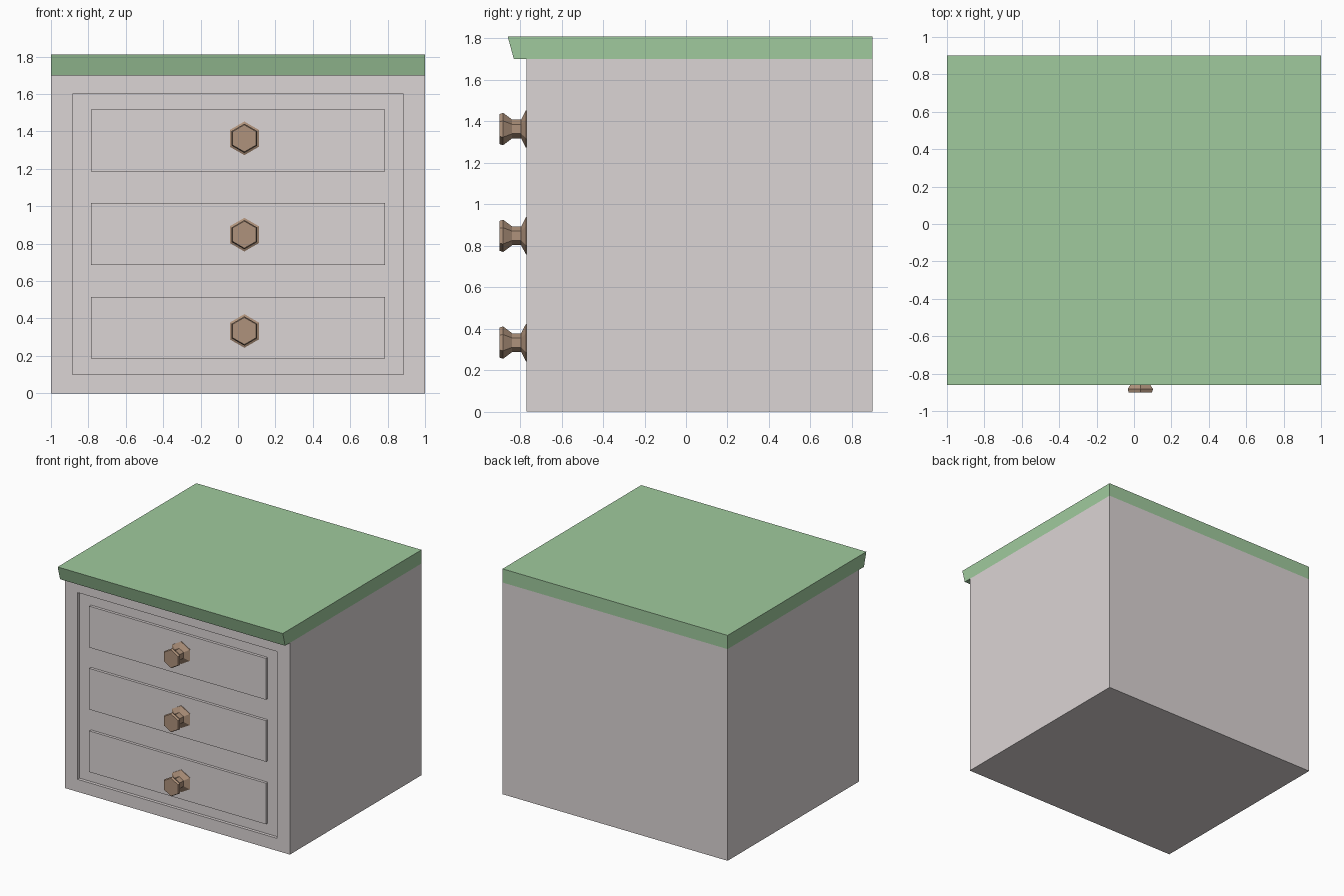
import bpy, bmesh
from math import sin, cos, pi

if "Cube" in bpy.data.objects:
    bpy.data.objects.remove(bpy.data.objects["Cube"])


def material(name, rgb):
    m = bpy.data.materials.new(name)
    m.diffuse_color = (*rgb, 1)
    m.use_nodes = True
    m.node_tree.nodes["Principled BSDF"].inputs["Base Color"].default_value = m.diffuse_color
    return m


def finish(name, bm, mat):
    bmesh.ops.recalc_face_normals(bm, faces=bm.faces[:])
    me = bpy.data.meshes.new(name)
    bm.to_mesh(me)
    bm.free()
    me.materials.append(mat)
    ob = bpy.data.objects.new(name, me)
    bpy.context.collection.objects.link(ob)
    return ob


def box(x0, x1, y0, y1, z0, z1):
    bm = bmesh.new()
    bmesh.ops.create_cube(bm, size=1)
    for v in bm.verts:
        v.co = (x1 if v.co.x > 0 else x0,
                y1 if v.co.y > 0 else y0,
                z1 if v.co.z > 0 else z0)
    return bm


paint = material("pale_paint", (0.71, 0.66, 0.66))
green = material("green_top", (0.35, 0.59, 0.34))
wood = material("knob_wood", (0.43, 0.29, 0.20))

FRONT, RECESS, DRAWER = -0.77, -0.745, -0.767

# Cabinet body with a recessed front panel
bm = box(-1, 1, FRONT, 0.90, 0, 1.70)
front = min(bm.faces, key=lambda f: f.calc_center_median().y)
bmesh.ops.inset_individual(bm, faces=[front], thickness=0.1)
for v in front.verts:
    v.co.x = 0.885 if v.co.x > 0 else -0.885
    v.co.z = 1.60 if v.co.z > 0.85 else 0.10
wall = bmesh.ops.extrude_discrete_faces(bm, faces=[front])["faces"][0]
for v in wall.verts:
    v.co.y = RECESS
finish("cabinet_body", bm, paint)

# Worktop: side profile with a slanted front edge, extruded across x
bm = bmesh.new()
profile = [(-0.83, 1.70), (0.90, 1.70), (0.90, 1.81), (-0.86, 1.81)]
face = bm.faces.new([bm.verts.new((-1, y, z)) for y, z in profile])
ext = bmesh.ops.extrude_face_region(bm, geom=[face])
for v in ext["geom"]:
    if isinstance(v, bmesh.types.BMVert):
        v.co.x = 1
finish("worktop", bm, green)


# Six-sided knob lofted through rings of (y, radius)
def knob(name, cx, cz):
    rings = [(DRAWER, 0.09), (-0.772, 0.09), (-0.795, 0.045),
             (-0.838, 0.045), (-0.882, 0.078), (-0.90, 0.072)]
    bm = bmesh.new()
    loops = [[bm.verts.new((cx + r * sin(i * pi / 3), y, cz + r * cos(i * pi / 3)))
              for i in range(6)] for y, r in rings]
    for a, b in zip(loops, loops[1:]):
        for i in range(6):
            j = (i + 1) % 6
            bm.faces.new((a[i], a[j], b[j], b[i]))
    bm.faces.new(loops[0])
    bm.faces.new(loops[-1])
    finish(name, bm, wood)


# Three raised drawer fronts, each with a knob
rows = [("bottom", 0.185, 0.515, 0.333),
        ("middle", 0.687, 1.017, 0.848),
        ("top", 1.185, 1.517, 1.363)]
for label, z0, z1, kz in rows:
    finish(f"{label}_drawer_front", box(-0.785, 0.785, DRAWER, RECESS + 0.005, z0, z1), paint)
    knob(f"{label}_drawer_knob", 0.034, kz)
